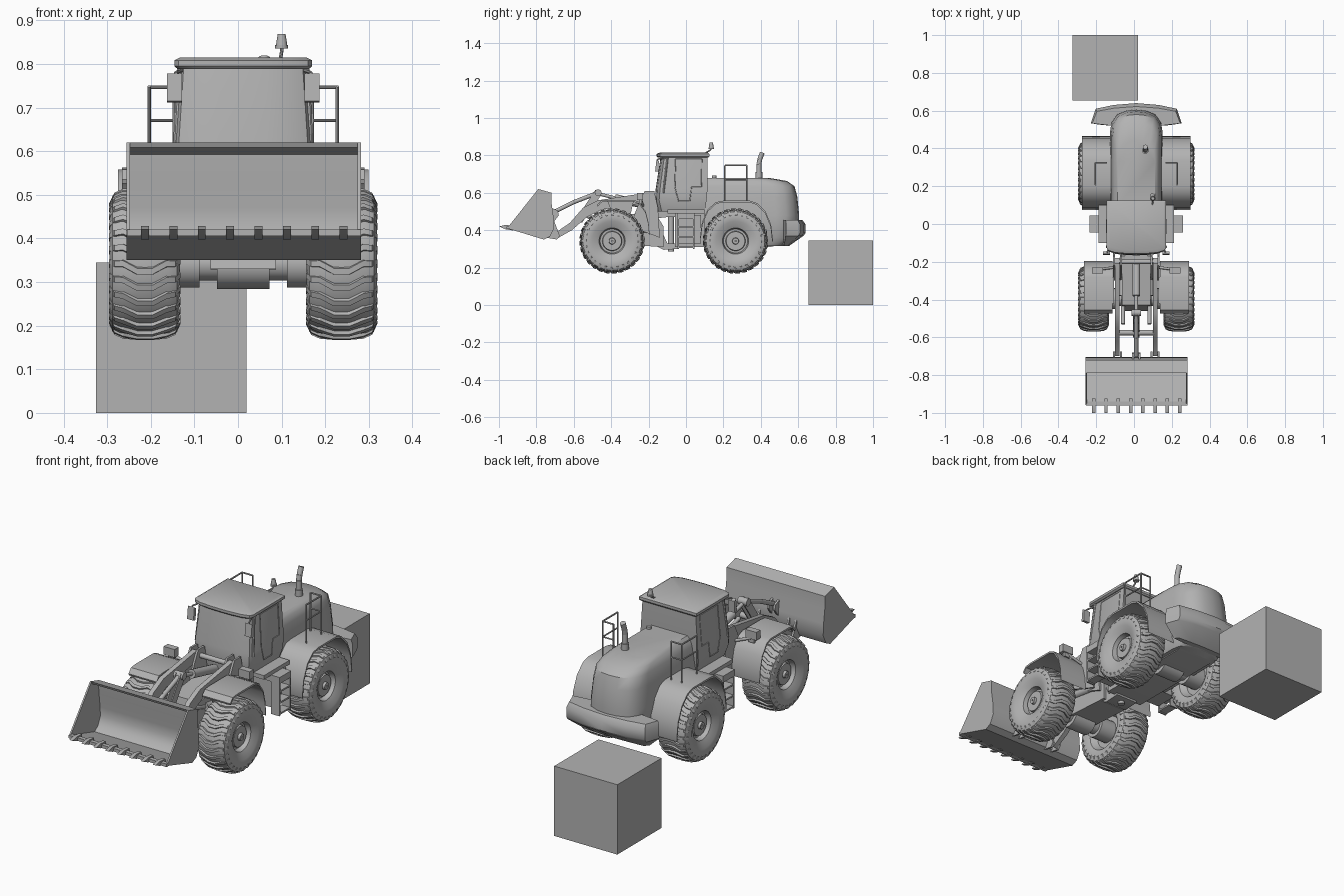
import bpy, bmesh, math
from mathutils import Vector, Matrix

CX = 0.012  # centre line of the vehicle
GREY = bpy.data.materials.new("plain grey")
GREY.diffuse_color = (0.45, 0.45, 0.45, 1)


def finish(name, bm, angle=35):
    bmesh.ops.recalc_face_normals(bm, faces=bm.faces)
    me = bpy.data.meshes.new(name)
    bm.to_mesh(me)
    bm.free()
    me.materials.append(GREY)
    ob = bpy.data.objects.new(name, me)
    bpy.context.collection.objects.link(ob)
    bpy.ops.object.select_all(action='DESELECT')
    ob.select_set(True)
    bpy.context.view_layer.objects.active = ob
    bpy.ops.object.shade_smooth_by_angle(angle=math.radians(angle))
    return ob


def loft(name, rings, closed=False):
    bm = bmesh.new()
    vs = [[bm.verts.new(p) for p in r] for r in rings]
    n = len(vs[0])
    pairs = list(zip(vs, vs[1:])) + ([(vs[-1], vs[0])] if closed else [])
    for a, b in pairs:
        for i in range(n):
            bm.faces.new((a[i], a[(i + 1) % n], b[(i + 1) % n], b[i]))
    if not closed:
        bm.faces.new(vs[0])
        bm.faces.new(vs[-1])
    return finish(name, bm)


def prism(name, pts, x0, x1):
    """Side profile (y, z) extruded from x0 to x1, measured from the centre line."""
    return loft(name, [[(CX + x, y, z) for y, z in pts] for x in (x0, x1)])


def box(name, x0, x1, y0, y1, z0, z1):
    return prism(name, [(y0, z0), (y1, z0), (y1, z1), (y0, z1)], x0, x1)


def tube(name, pts, r, r2=None, seg=12):
    bm = bmesh.new()
    pts = [Vector((CX + p[0], p[1], p[2])) for p in pts]
    for a, b in zip(pts, pts[1:]):
        m = Matrix.Translation((a + b) / 2) @ (b - a).to_track_quat('Z', 'Y').to_matrix().to_4x4()
        bmesh.ops.create_cone(bm, cap_ends=True, segments=seg, radius1=r,
                              radius2=r if r2 is None else r2, depth=(b - a).length, matrix=m)
    return finish(name, bm)


def plan(w, flat, corner, tip, z):
    """Plan outline with a straight end at y=flat and a bowed end reaching y=tip."""
    d = tip - corner
    half = [(w, flat), (w, corner), (.94 * w, corner + .45 * d), (.72 * w, corner + .8 * d),
            (.36 * w, corner + .96 * d)]
    full = half + [(0, tip)] + [(-x, y) for x, y in reversed(half)]
    return [(CX + x, y, z) for x, y in full]


def strip(name, path, t, x0, x1):
    """Bent sheet following a side path."""
    return prism(name, path + [(y * .98 + c * .02, z - t) for (y, z), c in
                               zip(reversed(path), [sum(p[0] for p in path) / len(path)] * len(path))], x0, x1)


def wheel(name, s, yc, zc):
    xc = CX + s * .2255
    prof = [(.062, .004), (.062, .016), (.05, .018), (.05, .05), (.034, .053), (.034, .064), (.06, .07),
            (.077, .105), (.081, .135), (.074, .156), (.055, .165), (0, .168), (-.055, .165),
            (-.074, .156), (-.08, .13), (-.07, .1), (-.04, .08), (-.04, .004)]
    n = 48
    loft(name + "_tyre", [[(xc + s * u, yc + r * math.cos(a), zc + r * math.sin(a)) for u, r in prof]
                          for a in (2 * math.pi * i / n for i in range(n))], closed=True)
    # wavy tread bars
    bm = bmesh.new()
    us = [-.082, -.07, -.05, -.018, .018, .05, .07, .082]
    rs = [.138, .163, .172, .175, .175, .172, .163, .138]
    off = [-.03, 0, .0, .1, .1, .0, 0, -.03]
    for k in range(28):
        a0 = 2 * math.pi * k / 28
        rows = []
        for u, r, o in zip(us, rs, off):
            rows.append([bm.verts.new((xc + s * u * (1 if rr == r else .96), yc + rr * math.cos(a0 + o + da),
                                       zc + rr * math.sin(a0 + o + da)))
                         for da, rr in ((-.055, r - .01), (-.04, r), (.04, r), (.055, r - .01))])
        for a, b in zip(rows, rows[1:]):
            for i in range(4):
                bm.faces.new((a[i], a[(i + 1) % 4], b[(i + 1) % 4], b[i]))
        bm.faces.new(rows[0])
        bm.faces.new(rows[-1])
    finish(name + "_tread", bm, 30)


# Separate cube behind the vehicle
box("cube", -.325 - CX, .02 - CX, .655, 1, 0, .345)

# Bucket shell, end plates, teeth
outer = [(-.957, .41), (-.76, .35), (-.728, .365), (-.705, .41), (-.708, .47), (-.718, .54), (-.72, .60), (-.79, .62)]
inner = [(-.785, .608), (-.735, .592), (-.731, .54), (-.722, .47), (-.72, .425), (-.738, .385), (-.765, .364), (-.957, .42)]
prism("bucket_shell", outer + inner, -.267, .27)
for x in (-.268, .262):
    prism("bucket_side", outer, x, x + .008)
box("bucket_lip", -.267, .27, -.96, -.94, .405, .42)
for i in range(8):
    x = -.225 + i * .065
    prism("bucket_tooth", [(-1, .42), (-.965, .428), (-.925, .424), (-.925, .398), (-.965, .405)], x - .009, x + .009)

# Lift arms, hinge ears, cylinders and headlamps
for s in (-1, 1):
    prism("lift_arm", [(-.69, .355), (-.61, .40), (-.53, .47), (-.45, .51), (-.2, .55), (-.18, .58), (-.21, .60),
                       (-.47, .56), (-.55, .52), (-.62, .44), (-.7, .385)], s * .088, s * .112)
    for x in (.08, .118):
        prism("bucket_ear", [(-.75, .36), (-.69, .35), (-.675, .37), (-.705, .45)], s * x - .005, s * x + .005)
        prism("tower_plate", [(-.3, .42), (-.14, .36), (-.15, .52), (-.17, .61), (-.22, .61), (-.25, .55)],
              s * x - .005, s * x + .005)
    tube("lift_cylinder", [(s * .07, -.18, .4), (s * .07, -.38, .43)], .02)
    tube("lift_rod", [(s * .07, -.38, .43), (s * .07, -.53, .475)], .01)
    tube("lamp_stalk", [(s * .12, -.23, .53), (s * .2, -.24, .56)], .007)
    box("headlamp", s * .175, s * .235, -.262, -.23, .56, .60)
    box("lamp_bracket", s * .19, s * .22, -.25, -.235, .54, .57)
tube("cross_tube", [(-.1, -.575, .47), (.1, -.575, .47)], .015)
tube("tower_pin", [(-.12, -.2, .575), (.12, -.2, .575)], .012)

# Bellcrank linkage
for x in (-.016, .01):
    prism("bellcrank", [(-.6, .44), (-.555, .44), (-.455, .585), (-.46, .615), (-.485, .615)], x, x + .006)
tube("bellcrank_pin", [(-.025, -.47, .6), (.025, -.47, .6)], .018, seg=20)
tube("bucket_link", [(0, -.7, .5), (0, -.6, .55), (0, -.47, .6)], .011)
tube("tilt_rod", [(0, -.47, .595), (0, -.37, .57)], .009)
tube("tilt_cylinder", [(0, -.38, .572), (0, -.2, .53)], .021)
for x in (-.022, .012):
    prism("link_ear", [(-.72, .52), (-.685, .505), (-.68, .48), (-.71, .44)], x, x + .01)

# Front frame and articulation joint
prism("front_frame", [(-.46, .33), (-.12, .31), (-.12, .42), (-.17, .5), (-.43, .47)], -.075, .075)
prism("joint_upper", [(-.19, .46), (-.1, .47), (-.04, .47), (-.04, .5), (-.19, .5)], -.06, .06)
prism("joint_lower", [(-.19, .44), (-.15, .44), (-.1, .33), (-.04, .33), (-.04, .3), (-.12, .295), (-.17, .32)], -.06, .06)
tube("joint_pin", [(0, -.08, .285), (0, -.08, .51)], .016)

# Axles, wheels, fenders
for nm, y in (("front", -.395), ("rear", .265)):
    tube(nm + "_axle", [(-.2, y, .342), (.2, y, .342)], .038, seg=20)
    tube(nm + "_differential", [(-.06, y, .342), (.06, y, .342)], .058, seg=24)
    for s in (-1, 1):
        tube(nm + "_axle_hub", [(s * .1, y, .342), (s * .185, y, .342)], .055, seg=20)
        wheel(nm, s, y, .342)
rear_arc = [(.075, .36), (.085, .44), (.115, .51), (.16, .55), (.20, .558), (.34, .558), (.38, .545), (.425, .5),
            (.455, .43), (.465, .345)]
front_arc = [(-.475, .535), (-.455, .558), (-.42, .562), (-.28, .562), (-.25, .55), (-.215, .5), (-.2, .44), (-.195, .38)]
for s in (-1, 1):
    strip("rear_fender", rear_arc, .009, s * .12, s * .287)
    strip("front_fender", front_arc, .009, s * .125, s * .278)
    prism("fender_bracket", [(-.42, .555), (-.28, .555), (-.3, .47), (-.38, .45)], s * .118, s * .128)

# Rear frame, hood, counterweight
prism("rear_frame", [(-.06, .31), (.45, .31), (.54, .33), (.54, .5), (-.06, .5)], -.1, .1)
loft("hood", [plan(.12, .1, .44, .53, .315), plan(.14, .1, .48, .60, .36), plan(.14, .1, .48, .605, .48),
              plan(.133, .1, .47, .595, .58), plan(.126, .1, .46, .58, .635), plan(.116, .1, .42, .54, .663),
              plan(.10, .1, .33, .44, .68)])
prof = [(0, .64), (.12, .63), (.215, .61), (.24, .535), (.13, .52), (0, .52)]
outline = prof + [(-x, y) for x, y in reversed(prof[1:-1])]
loft("counterweight", [[(CX + x * k, .52 + (y - .52) * f, z) for x, y in outline]
                       for k, f, z in ((.75, .25, .315), (1, .9, .37), (1, 1, .385), (1, 1, .43), (.97, .85, .455))])

# Exhaust
tube("exhaust_base", [(.048, .39, .665), (.048, .39, .71)], .018)
tube("exhaust_pipe", [(.048, .39, .70), (.048, .39, .755), (.048, .395, .78), (.048, .408, .815)], .013)
tube("filler_cap", [(.085, .15, .67), (.085, .15, .692)], .012)

# Cab, roof, door frames
loft("cab", [plan(.14, .1, -.11, -.155, .5), plan(.157, .11, -.125, -.166, .56), plan(.157, .115, -.12, -.162, .62),
             plan(.145, .115, -.1, -.135, .795)])
loft("roof", [plan(.15, .12, -.12, -.15, .788), plan(.158, .125, -.125, -.157, .795), plan(.158, .125, -.125, -.157, .808),
              plan(.145, .115, -.11, -.14, .815)])
for s in (-1, 1):
    door = [(-.055, .78), (.085, .78), (.082, .63), (.03, .63), (.02, .555), (-.04, .555), (-.06, .63), (-.055, .78)]
    tube("door_frame", [(s * (.157 - max(0, z - .62) * .069), y, z) for y, z in door], .0025, seg=6)
    tube("front_pillar", [(s * .155, -.122, .6), (s * .145, -.1, .79)], .007, seg=8)
    # mirrors
    tube("mirror_arm", [(s * .14, -.11, .785), (s * .155, -.152, .78), (s * .155, -.155, .74)], .004, seg=8)
    prism("mirror", [(-.165, .715), (-.148, .712), (-.145, .77), (-.158, .778)], s * .14, s * .175)
    # walkway, ladder and side box
    box("walkway", s * .1, s * .2, -.1, .1, .49, .51)
    box("step_top", s * .13, s * .247, -.045, .045, .46, .492)
    for y in (-.045, .037):
        prism("ladder_rail", [(y, .3), (y + .008, .3), (y + .008, .47), (y, .47)], s * .2, s * .245)
    for z in (.305, .36, .415):
        box("ladder_step", s * .2, s * .245, -.04, .04, z, z + .008)
    box("side_tank", s * .1, s * .195, -.04, .08, .33, .48)
    # handrails over the rear fenders
    x, xi = s * .216, s * .158
    tube("handrail", [(x, .208, .55), (x, .208, .747), (x, .324, .747), (x, .324, .55)], .004, seg=8)
    tube("handrail_return", [(x, .324, .747), (xi, .324, .747), (xi, .324, .55)], .004, seg=8)
    tube("handrail_middle", [(x, .208, .67), (x, .324, .67), (xi, .324, .67)], .0035, seg=8)

# Beacon
tube("beacon_stalk", [(.085, .1, .81), (.088, .13, .828), (.088, .135, .84)], .004, seg=8)
tube("beacon_base", [(.088, .135, .835), (.088, .135, .843)], .015, seg=16)
tube("beacon", [(.088, .135, .843), (.088, .135, .868)], .013, .009, seg=16)
